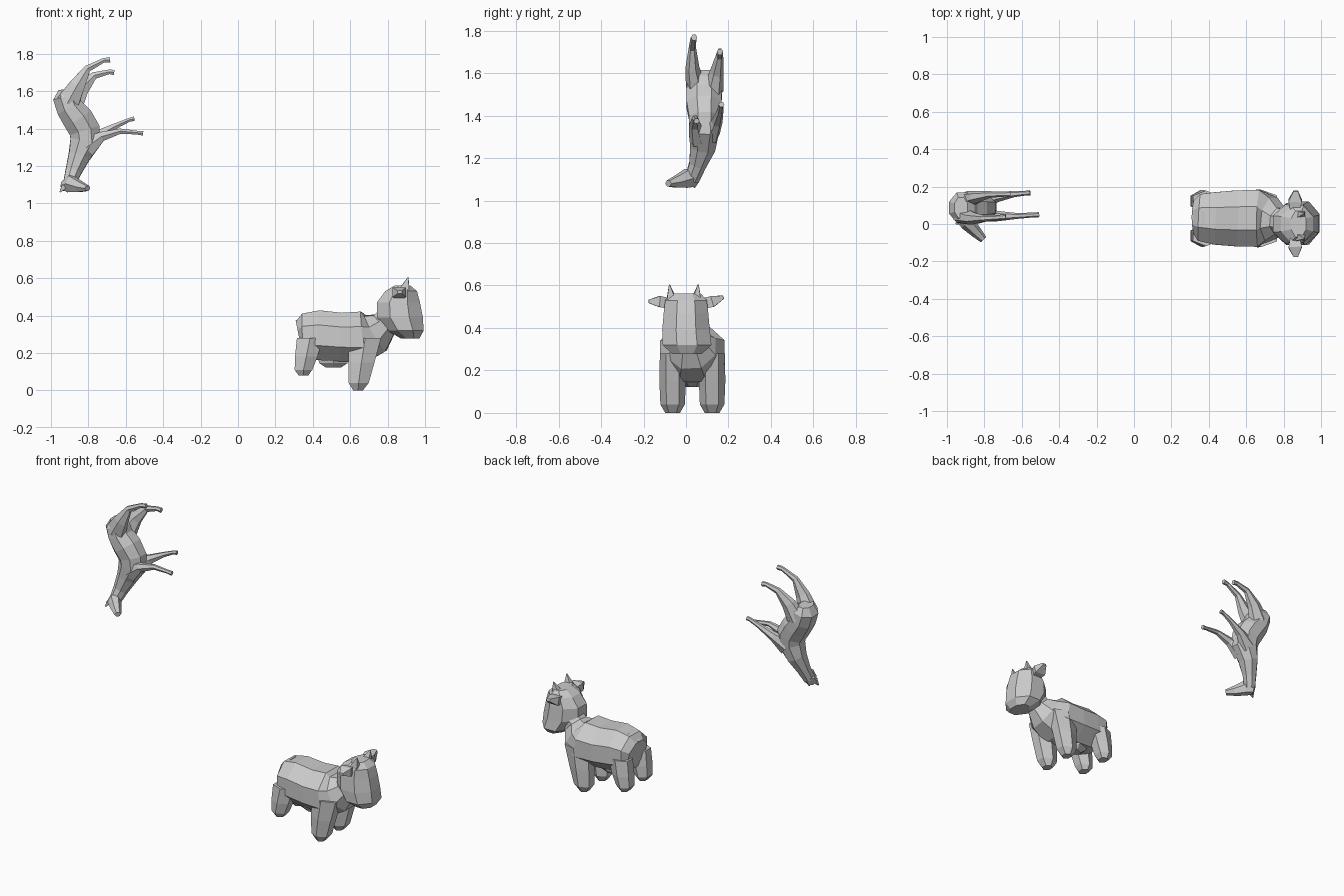
import bpy, bmesh, math
from mathutils import Vector

X, Y, Z = Vector((1, 0, 0)), Vector((0, 1, 0)), Vector((0, 0, 1))


def loft(name, rings, n=8, side=Y, axis=None):
    """Skin rings of (x, y, z, depth radius, side radius) into a closed faceted form."""
    bm = bmesh.new()
    pts = [Vector(r[:3]) for r in rings]
    grow = 1 / math.cos(math.pi / n)
    loops = []
    for i, r in enumerate(rings):
        t = axis or (pts[min(i + 1, len(pts) - 1)] - pts[max(i - 1, 0)]).normalized()
        u = t.cross(side).normalized()
        v = u.cross(t).normalized()
        loop = []
        for k in range(n):
            a = 2 * math.pi * (k + 0.5) / n
            loop.append(bm.verts.new(pts[i] + grow * (u * r[3] * math.cos(a) + v * r[4] * math.sin(a))))
        loops.append(loop)
    for a, b in zip(loops, loops[1:]):
        for k in range(n):
            bm.faces.new((a[k], a[(k + 1) % n], b[(k + 1) % n], b[k]))
    bm.faces.new(loops[0])
    bm.faces.new(loops[-1])
    bmesh.ops.recalc_face_normals(bm, faces=bm.faces)
    me = bpy.data.meshes.new(name)
    bm.to_mesh(me)
    bm.free()
    ob = bpy.data.objects.new(name, me)
    bpy.context.collection.objects.link(ob)
    return ob


# Cow: body and neck
loft("cow_body", [
    (0.325, 0.035, 0.29, 0.08, 0.09), (0.35, 0.035, 0.295, 0.115, 0.125),
    (0.43, 0.03, 0.295, 0.133, 0.14), (0.55, 0.03, 0.285, 0.13, 0.15),
    (0.67, 0.03, 0.285, 0.137, 0.152), (0.735, 0.025, 0.305, 0.11, 0.115),
    (0.78, 0.015, 0.35, 0.075, 0.07), (0.83, 0.01, 0.40, 0.07, 0.07)])

# Cow: head lofted upward from the chin
loft("cow_head", [
    (0.92, 0.005, 0.278, 0.05, 0.07), (0.895, 0.005, 0.32, 0.098, 0.115),
    (0.865, 0.0, 0.39, 0.123, 0.112), (0.858, 0.0, 0.47, 0.115, 0.105),
    (0.872, 0.0, 0.53, 0.085, 0.098), (0.88, 0.0, 0.562, 0.04, 0.07)], axis=Z)

# Cow: legs, ears and horns on both sides
for s, label in ((-1, "left"), (1, "right")):
    y = 0.03 + s * 0.093
    loft("cow_front_leg_" + label, [
        (0.68, y, 0.28, 0.085, 0.052), (0.66, y, 0.15, 0.07, 0.054),
        (0.645, y, 0.04, 0.054, 0.05), (0.642, y, 0.0, 0.026, 0.03)], 6, axis=Z)
    loft("cow_rear_leg_" + label, [
        (0.385, y, 0.28, 0.07, 0.048), (0.365, y, 0.18, 0.06, 0.052),
        (0.35, y, 0.11, 0.047, 0.048), (0.35, y, 0.08, 0.026, 0.032)], 6, axis=Z)
    loft("cow_ear_" + label, [
        (0.86, s * 0.08, 0.515, 0.025, 0.025), (0.862, s * 0.125, 0.525, 0.026, 0.036),
        (0.865, s * 0.176, 0.535 + s * 0.01, 0.008, 0.012)], 4, side=X)
    loft("cow_horn_" + label, [
        (0.89, -0.01 + s * 0.06, 0.54, 0.026, 0.02),
        (0.91, -0.01 + s * 0.068, 0.605, 0.002, 0.002)], 4)

# Cow: udder and tail stub
loft("cow_udder", [(0.51, 0.03, 0.18, 0.085, 0.06), (0.51, 0.03, 0.145, 0.075, 0.05),
                   (0.51, 0.03, 0.122, 0.04, 0.03)], 6, axis=Z)
loft("cow_tail", [(0.38, 0.035, 0.40, 0.02, 0.03), (0.312, 0.035, 0.365, 0.008, 0.012)], 4)

# Horse: rump, barrel, chest and neck, tumbling head down
loft("horse_body", [
    (-0.925, 0.088, 1.61, 0.035, 0.055), (-0.92, 0.088, 1.57, 0.07, 0.08),
    (-0.90, 0.086, 1.51, 0.072, 0.083), (-0.855, 0.085, 1.45, 0.082, 0.082),
    (-0.82, 0.088, 1.39, 0.083, 0.074), (-0.815, 0.085, 1.33, 0.082, 0.07),
    (-0.85, 0.078, 1.25, 0.058, 0.06), (-0.88, 0.055, 1.17, 0.043, 0.04),
    (-0.903, 0.028, 1.10, 0.033, 0.034)])

# Horse: head turned to the front
loft("horse_head", [
    (-0.93, 0.04, 1.09, 0.025, 0.026), (-0.892, 0.008, 1.105, 0.043, 0.036),
    (-0.845, -0.042, 1.088, 0.028, 0.027), (-0.805, -0.083, 1.08, 0.014, 0.018)], 6, side=Z.cross(Vector((0.7, -0.7, 0))))

# Horse: ears
for dx, dy, label in ((-0.02, -0.02, "left"), (0.02, 0.02, "right")):
    loft("horse_ear_" + label, [
        (-0.92 + dx / 2, 0.02 + dy / 2, 1.09, 0.014, 0.014),
        (-0.932 + dx, 0.022 + dy, 1.06, 0.003, 0.003)], 4)

# Horse: legs, each with its own pose
legs = {
    "horse_rear_leg_left": [
        (-0.91, 0.045, 1.54, 0.06, 0.04), (-0.86, 0.03, 1.63, 0.042, 0.028),
        (-0.805, 0.03, 1.72, 0.019, 0.015), (-0.72, 0.035, 1.764, 0.012, 0.012),
        (-0.685, 0.038, 1.768, 0.014, 0.013)],
    "horse_rear_leg_right": [
        (-0.89, 0.13, 1.52, 0.06, 0.04), (-0.84, 0.145, 1.61, 0.042, 0.028),
        (-0.77, 0.158, 1.683, 0.019, 0.015), (-0.69, 0.16, 1.703, 0.012, 0.012),
        (-0.662, 0.16, 1.70, 0.014, 0.013)],
    "horse_front_leg_left": [
        (-0.81, 0.055, 1.30, 0.055, 0.035), (-0.73, 0.042, 1.357, 0.026, 0.024),
        (-0.63, 0.043, 1.386, 0.014, 0.014), (-0.54, 0.048, 1.378, 0.01, 0.011),
        (-0.508, 0.05, 1.374, 0.012, 0.012)],
    "horse_front_leg_right": [
        (-0.81, 0.12, 1.32, 0.055, 0.035), (-0.73, 0.145, 1.372, 0.026, 0.024),
        (-0.64, 0.16, 1.42, 0.014, 0.014), (-0.58, 0.165, 1.447, 0.01, 0.011),
        (-0.555, 0.167, 1.452, 0.012, 0.012)],
}
for name, rings in legs.items():
    loft(name, rings, 6)
